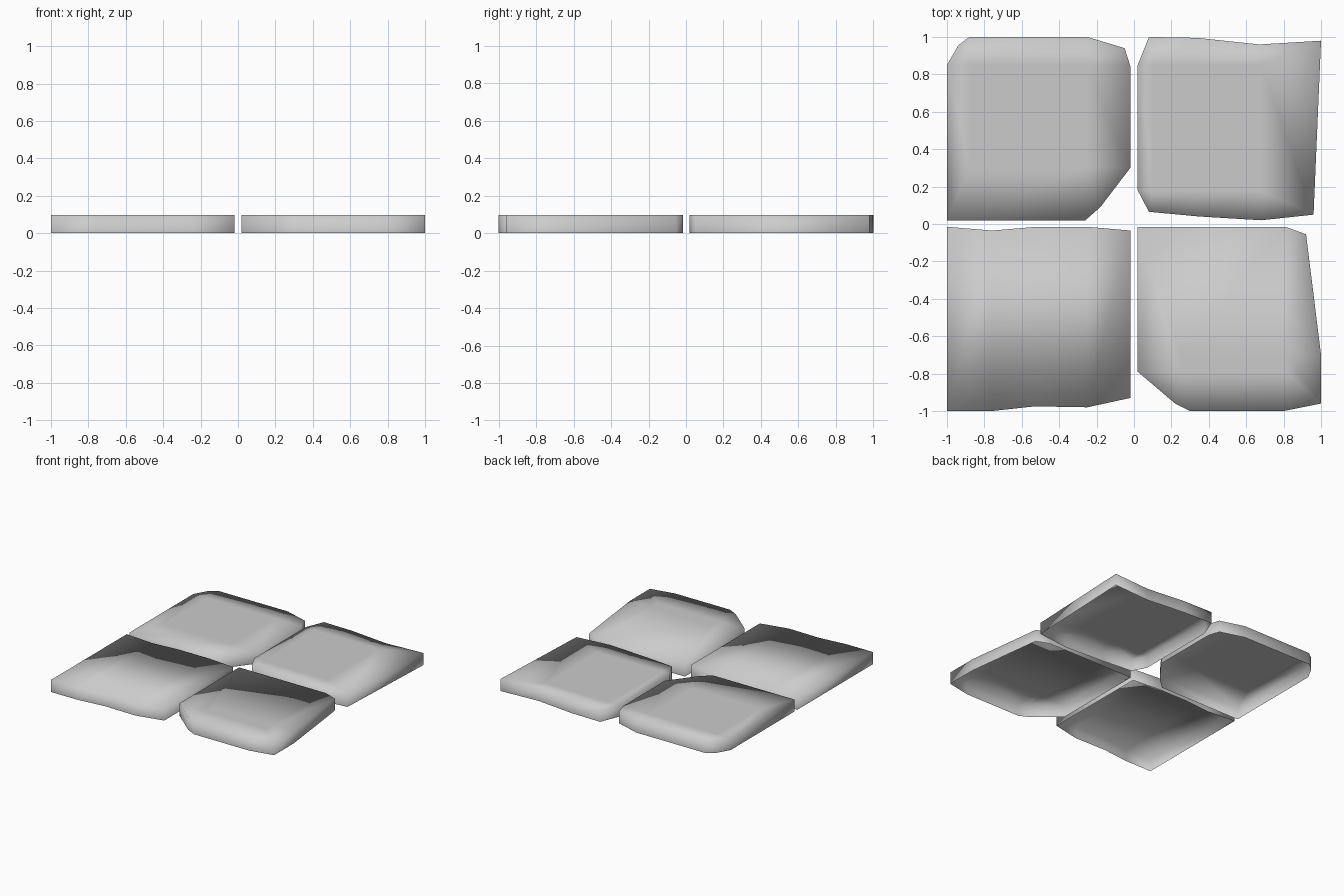
import bpy
import bmesh

if "Cube" in bpy.data.objects:
    bpy.data.objects.remove(bpy.data.objects["Cube"])

HEIGHT = 0.098

# Outline of each paving stone, counter-clockwise from above, and the
# flat middle area of its top (x min, x max, y min, y max), if it has one
STONES = {
    "paving_stone_back_left": ([
        (-1, .02), (-.26, .02), (-.18, .09), (-.02, .3), (-.02, .845),
        (-.05, .94), (-.25, 1), (-.88, 1), (-.94, .955), (-1, .85)],
        (-.88, -.26, .3, .85)),
    "paving_stone_back_right": ([
        (.02, .18), (.08, .065), (.35, .04), (.68, .02), (.96, .05),
        (1, .98), (.67, .96), (.34, .995), (.08, 1), (.02, .85)],
        (.1, .68, .18, .85)),
    "paving_stone_front_left": ([
        (-1, -1), (-.76, -1), (-.53, -.975), (-.25, -.98), (-.02, -.93),
        (-.02, -.035), (-.25, -.015), (-.52, -.015), (-.76, -.035), (-1, -.015)],
        None),
    "paving_stone_front_right": ([
        (.02, -.79), (.22, -.96), (.3, -1), (.8, -1), (1, -.96),
        (1, -.7), (.92, -.055), (.81, -.015), (.02, -.015)],
        (.25, .81, -.79, -.7)),
}


def clamp(value, low, high):
    return max(low, min(high, value))


def make_stone(name, outline, middle):
    bm = bmesh.new()
    n = len(outline)
    low = [bm.verts.new((x, y, 0)) for x, y in outline]
    high = [bm.verts.new((x, y, HEIGHT)) for x, y in outline]

    # Side walls; the underside is open
    for i in range(n):
        j = (i + 1) % n
        bm.faces.new((low[i], low[j], high[j], high[i]))

    if middle is None:
        # Top made of strips running front to back
        for i in range(n // 2 - 1):
            bm.faces.new((high[i], high[i + 1], high[n - 2 - i], high[n - 1 - i]))
    else:
        # Top made of a flat middle with a softly shaded border
        x0, x1, y0, y1 = middle
        corners = {}
        inner = []
        for x, y in outline:
            key = (clamp(x, x0, x1), clamp(y, y0, y1))
            if key not in corners:
                corners[key] = bm.verts.new((*key, HEIGHT))
            inner.append(corners[key])
        for i in range(n):
            j = (i + 1) % n
            ring = dict.fromkeys((high[i], high[j], inner[j], inner[i]))
            bm.faces.new(list(ring))
        bm.faces.new(list(dict.fromkeys(inner)))

    for f in bm.faces:
        f.smooth = True
    mesh = bpy.data.meshes.new(name)
    bm.to_mesh(mesh)
    bm.free()
    obj = bpy.data.objects.new(name, mesh)
    bpy.context.collection.objects.link(obj)


for stone_name, (stone_outline, flat_middle) in STONES.items():
    make_stone(stone_name, stone_outline, flat_middle)
